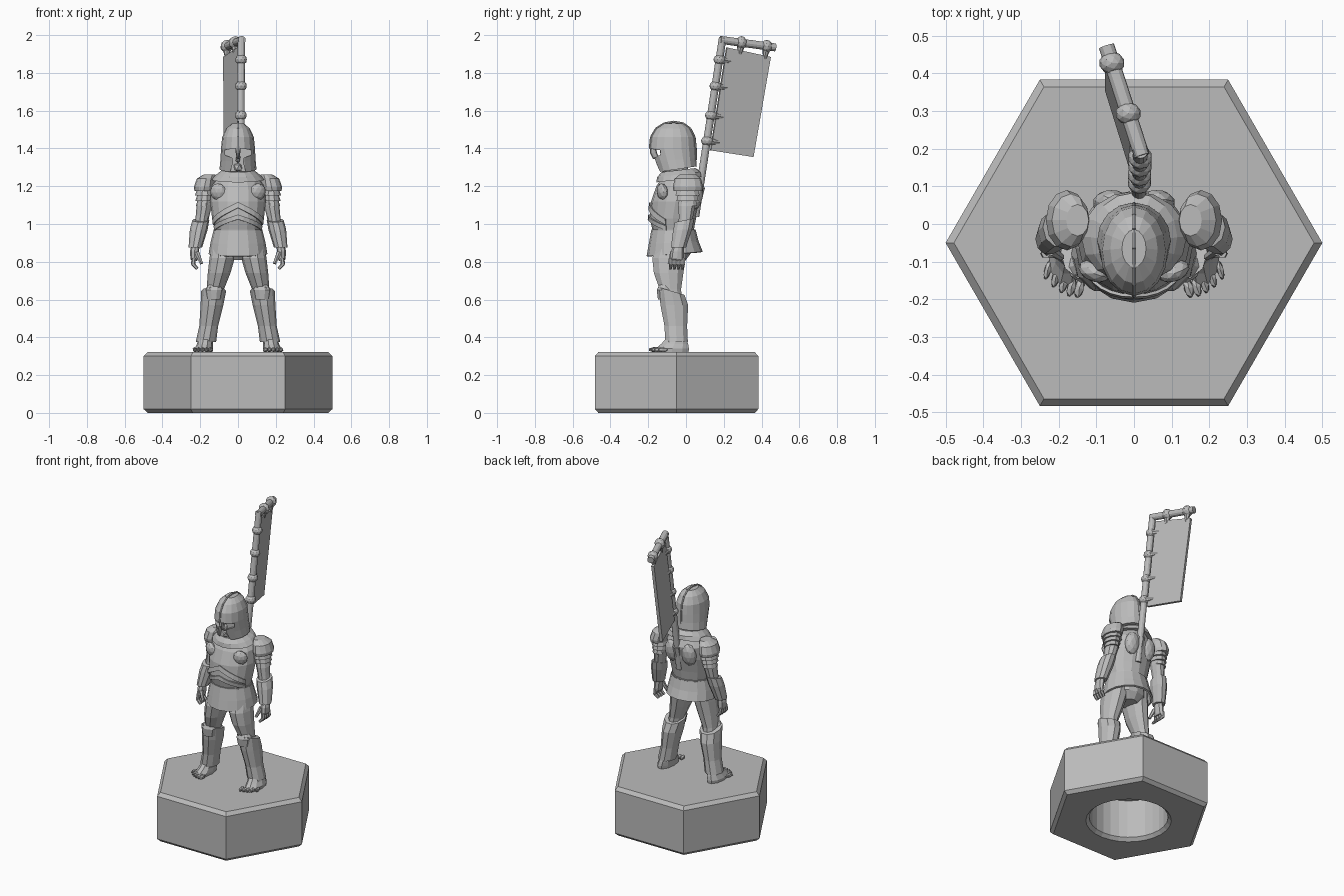
import bpy, bmesh, math
from mathutils import Vector

if "Cube" in bpy.data.objects:
    bpy.data.objects.remove(bpy.data.objects["Cube"])

GREY = bpy.data.materials.new("stone_grey")
GREY.diffuse_color = (0.5, 0.5, 0.5, 1)
GREY.use_nodes = True
GREY.node_tree.nodes["Principled BSDF"].inputs["Base Color"].default_value = GREY.diffuse_color


def finish(name, bm, thick=0):
    bmesh.ops.recalc_face_normals(bm, faces=bm.faces[:])
    me = bpy.data.meshes.new(name)
    bm.to_mesh(me)
    bm.free()
    me.materials.append(GREY)
    ob = bpy.data.objects.new(name, me)
    bpy.context.collection.objects.link(ob)
    if thick:
        m = ob.modifiers.new("thickness", 'SOLIDIFY')
        m.thickness, m.offset = thick, 0
    return ob


def loft(name, rings, n=12, s=1, caps=True, thick=0):
    """Stack of ellipses (x, y, z, rx, ry[, tilt along y]); s=-1 mirrors in x."""
    bm = bmesh.new()
    rows = []
    for x, y, z, rx, ry, *t in rings:
        row = []
        for i in range(n):
            a = 2 * math.pi * i / n
            dy = ry * math.sin(a)
            row.append(bm.verts.new((s * (x + rx * math.cos(a)), y + dy, z + (t[0] * dy if t else 0))))
        rows.append(row)
    for a, b in zip(rows, rows[1:]):
        for i in range(n):
            j = (i + 1) % n
            bm.faces.new((a[i], a[j], b[j], b[i]))
    if caps:
        bm.faces.new(rows[0])
        bm.faces.new(rows[-1])
    return finish(name, bm, thick)


def rod(name, p0, p1, r0, r1, n=12):
    p0, p1 = Vector(p0), Vector(p1)
    bm = bmesh.new()
    bmesh.ops.create_cone(bm, cap_ends=True, segments=n, radius1=r0, radius2=r1, depth=(p1 - p0).length)
    ob = finish(name, bm)
    ob.location = (p0 + p1) / 2
    ob.rotation_mode = 'QUATERNION'
    ob.rotation_quaternion = (p1 - p0).to_track_quat('Z', 'Y')
    return ob


def ball(name, loc, size, rot=(0, 0, 0), sub=2):
    bm = bmesh.new()
    bmesh.ops.create_icosphere(bm, subdivisions=sub, radius=1)
    ob = finish(name, bm)
    ob.location, ob.scale, ob.rotation_euler = loc, size, rot
    return ob


def cut(ob, cutter):
    m = ob.modifiers.new("cut", 'BOOLEAN')
    m.operation, m.object, m.solver = 'DIFFERENCE', cutter, 'EXACT'
    cutter.hide_render = True
    cutter.hide_set(True)


# Hexagonal base with a round socket underneath
base = loft("hex_base", [(0, -.05, 0, .478, .478), (0, -.05, .02, .5, .5),
                         (0, -.05, .3, .5, .5), (0, -.05, .322, .478, .478)], 6)
cut(base, loft("socket_cutter", [(0, -.05, -.01, .265, .265), (0, -.05, .02, .235, .235),
                                 (0, -.05, .27, .235, .235)], 28))

# Torso armour
TORSO = [(.92, -.065, .118, .10), (.97, -.068, .123, .11), (1.03, -.07, .137, .123),
         (1.12, -.055, .148, .13), (1.2, -.035, .14, .122), (1.26, -.03, .095, .09)]
loft("breastplate", [(0, y, z, rx, ry) for z, y, rx, ry in TORSO], 16)


def torso_at(z):
    for a, b in zip(TORSO, TORSO[1:]):
        if z <= b[0]:
            f = (z - a[0]) / (b[0] - a[0])
            return [p + (q - p) * f for p, q in zip(a, b)][1:]


def chest_band(name, peak, drop, height, out):
    bm = bmesh.new()
    rows = []
    for i in range(-6, 7):
        a = math.radians(-90 + i * 12)
        pair = []
        for dz, o in ((0, out * .6), (-height, out)):
            z = peak - drop * abs(i) / 6 + dz
            cy, rx, ry = torso_at(z)
            pair.append(bm.verts.new(((rx + o) * math.cos(a), cy + (ry + o) * math.sin(a), z)))
        rows.append(pair)
    for (a, b), (c, d) in zip(rows, rows[1:]):
        bm.faces.new((a, b, d, c))
    finish(name, bm, .008)


chest_band("upper_chevron_plate", 1.115, .09, .03, .007)
chest_band("lower_chevron_plate", 1.05, .06, .025, .007)
loft("belt", [(0, -.067, .945, .127, .114), (0, -.067, .972, .129, .117)], 16)
loft("skirt", [(0, -.066, .965, .124, .112), (0, -.065, .9, .14, .126, .05),
               (0, -.06, .84, .15, .143, .08)], 16, caps=False, thick=.012)
loft("hips", [(0, -.06, .81, .05, .06), (0, -.06, .85, .11, .09), (0, -.06, .94, .115, .095)])
loft("collar", [(0, -.035, 1.235, .14, .122, .12), (0, -.035, 1.262, .115, .118, .12),
                (0, -.04, 1.285, .085, .09, .12)], 16)
loft("neck", [(0, -.045, 1.25, .06, .06), (0, -.055, 1.34, .055, .06)])

# Helmet with face opening, nose guard and crest ridge
HELM = [(1.29, -.045, .098, .102, .15), (1.34, -.057, .093, .11, .08), (1.40, -.07, .09, .121, 0),
        (1.46, -.07, .084, .115, 0), (1.505, -.068, .063, .09, 0), (1.532, -.065, .032, .05, 0)]
helmet = loft("helmet", [(0, y, z, rx, ry, t) for z, y, rx, ry, t in HELM], 16)
bm = bmesh.new()
half = [(.012, 1.25), (.05, 1.25), (.026, 1.325), (.03, 1.35), (.07, 1.365), (.072, 1.392), (.012, 1.4)]
outline = half + [(-x, z) for x, z in reversed(half)]
face = bm.faces.new([bm.verts.new((x, -.3, z)) for x, z in outline])
ext = bmesh.ops.extrude_face_region(bm, geom=[face])
bmesh.ops.translate(bm, vec=(0, .172, 0), verts=[g for g in ext['geom'] if isinstance(g, bmesh.types.BMVert)])
cut(helmet, finish("face_cutter", bm))
loft("nose_guard", [(0, -.155, 1.345, .006, .02), (0, -.172, 1.375, .012, .018), (0, -.175, 1.41, .015, .018)], 8)
ball("nose", (0, -.132, 1.345), (.014, .025, .025), sub=1)
ball("chin", (0, -.115, 1.3), (.03, .03, .03), sub=1)
path = [(y - ry, z) for z, y, rx, ry, t in HELM[2:]] + [(-.065, 1.541)] + \
       [(y + ry, z) for z, y, rx, ry, t in reversed(HELM[1:])]
for i, ((y0, z0), (y1, z1)) in enumerate(zip(path, path[1:])):
    rod("crest_ridge_%d" % i, (0, y0, z0), (0, y1, z1), .006, .006, 6)

# Limbs and paired armour
for s, side in ((1, "left"), (-1, "right")):
    def part(name, rings, n=10, **k):
        return loft(side + "_" + name, rings, n, s, **k)

    # shoulder guard and its overlapping lames
    part("shoulder_guard", [(.18, .01, 1.175, .05, .076), (.178, .01, 1.195, .056, .08),
                            (.168, .01, 1.24, .05, .07), (.15, .01, 1.263, .03, .042)], 12)
    for i in range(3):
        z, r = 1.185 - i * .028, .052 - i * .005
        part("arm_lame_%d" % i, [(.176 + i * .003, .008, z - .035, r, r * 1.3),
                                 (.174 + i * .003, .008, z, r - .009, r * 1.1)])
    ball(side + "_armpit_disc", (s * .105, -.125, 1.17), (.044, .028, .046), (.15, 0, s * .35))
    ball(side + "_back_plate", (s * .06, .055, 1.15), (.05, .035, .075), (-.15, 0, 0))
    # arm
    part("upper_arm", [(.17, .01, 1.2, .04, .045), (.178, .005, 1.1, .041, .047),
                       (.188, 0, 1.04, .036, .04), (.195, -.005, .99, .034, .036)])
    part("bracer", [(.197, -.008, 1.02, .045, .054, .2), (.208, -.018, .97, .047, .053, .1),
                    (.226, -.04, .875, .036, .042)])
    part("hand", [(.226, -.04, .885, .022, .028), (.23, -.045, .855, .024, .034),
                  (.232, -.047, .815, .02, .038), (.23, -.047, .805, .014, .034)], 8)
    for i in range(4):
        y = -.079 + i * .021
        rod(side + "_finger_%d" % i, (s * .234, y, .82), (s * .238, y, .785), .012, .011, 6)
        rod(side + "_fingertip_%d" % i, (s * .239, y, .79), (s * .215, y - .004, .763), .011, .008, 6)
    rod(side + "_thumb", (s * .218, -.07, .85), (s * .193, -.088, .79), .014, .009, 6)
    # leg
    part("thigh", [(.075, -.07, .9, .062, .08), (.084, -.09, .82, .067, .093),
                   (.1, -.092, .74, .06, .082), (.12, -.083, .655, .046, .06), (.13, -.07, .6, .04, .05)])
    part("knee_guard", [(.128, -.115, .6, .04, .035), (.127, -.115, .65, .05, .042), (.122, -.11, .685, .03, .03)])
    part("greave", [(.129, -.076, .645, .066, .072, -.3), (.138, -.062, .57, .06, .077),
                    (.155, -.054, .46, .05, .063), (.17, -.05, .375, .054, .063)])
    part("foot", [(.181, -.075, .32, .045, .093), (.181, -.073, .34, .048, .093),
                  (.175, -.06, .365, .042, .075), (.17, -.05, .4, .038, .052)])
    for i in range(5):
        ball(side + "_toe_%d" % i, (s * (.145 + i * .021), -.17 + i * i * .003, .335),
             (.014 - i * .001, .03, .014), (0, 0, s * .25), 1)

# Banner pole, crossbar, cloth and ties
LOW, TOP, END = Vector((.012, .05, 1.04)), Vector((.017, .193, 1.975)), Vector((-.073, .472, 1.935))
rod("banner_pole", LOW, TOP + Vector((0, .001, .01)), .02, .02)
rod("banner_crossbar", TOP + Vector((.004, -.012, 0)), END, .021, .021)
rod("pole_holder", (.012, .045, 1.1), (.012, .072, 1.2), .03, .03, 8)
bm = bmesh.new()
corners = [Vector(c) for c in ((.008, .215, 1.935), (-.07, .447, 1.885), (-.068, .355, 1.355), (.002, .13, 1.39))]
bm.faces.new([bm.verts.new(c) for c in corners])
finish("banner_cloth", bm, .018)
out = (END - TOP).normalized()
down = (LOW - TOP).normalized()
for i, z in enumerate((1.44, 1.575, 1.73, 1.87)):
    p = TOP + (LOW - TOP) * ((TOP.z - z) / (TOP.z - LOW.z))
    ball("pole_tie_%d" % i, p, (.032, .032, .028))
    rod("pole_tie_tail_%d" % i, p, p + out * .07, .026, .008, 8)
for i, f in enumerate((.36, .84)):
    p = TOP.lerp(END, f)
    ball("crossbar_tie_%d" % i, p, (.034, .03, .034))
    rod("crossbar_tie_tail_%d" % i, p, p + down * .07, .026, .008, 8)
